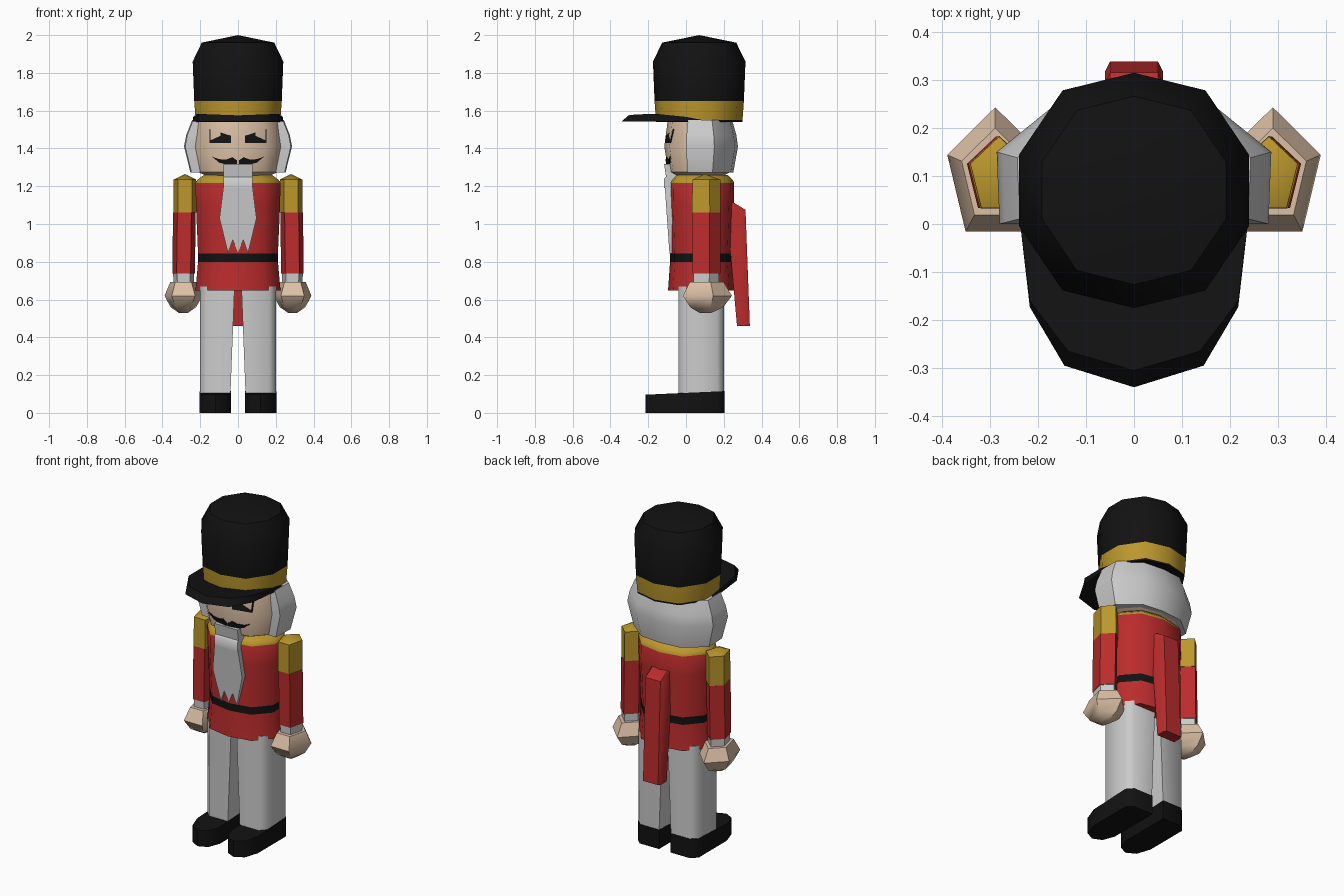
import bpy
import bmesh
import math
from mathutils import Vector
from mathutils.bvhtree import BVHTree

cube = bpy.data.objects.get("Cube")
if cube:
    bpy.data.objects.remove(cube, do_unlink=True)


def material(name, r, g, b):
    mat = bpy.data.materials.new(name)
    mat.use_nodes = True
    mat.diffuse_color = (r, g, b, 1)
    bsdf = mat.node_tree.nodes["Principled BSDF"]
    bsdf.inputs["Base Color"].default_value = (r, g, b, 1)
    bsdf.inputs["Roughness"].default_value = 0.8
    return mat


BLACK = material("black", 0.006, 0.006, 0.006)
GOLD = material("gold", 0.50, 0.31, 0.025)
RED = material("red", 0.50, 0.025, 0.025)
WHITE = material("white", 0.60, 0.60, 0.60)
SKIN = material("skin", 0.72, 0.53, 0.38)


def skin_rings(name, rings, mats):
    """Bridge equal rings of points; one material for each band, caps take the end bands."""
    bm = bmesh.new()
    used = list(dict.fromkeys(mats))
    bands = [used.index(m) for m in mats]
    if len(bands) == 1:
        bands *= len(rings) - 1
    loops = [[bm.verts.new(p) for p in ring] for ring in rings]
    n = len(loops[0])
    for low, high, slot in zip(loops, loops[1:], bands):
        for i in range(n):
            j = (i + 1) % n
            bm.faces.new((low[i], low[j], high[j], high[i])).material_index = slot
    for loop, slot in ((loops[0], bands[0]), (loops[-1], bands[-1])):
        if (loop[0].co - loop[1].co).length > 0.0001:
            bm.faces.new(loop).material_index = slot
    bmesh.ops.remove_doubles(bm, verts=bm.verts, dist=0.0001)
    bmesh.ops.recalc_face_normals(bm, faces=bm.faces)
    mesh = bpy.data.meshes.new(name)
    bm.to_mesh(mesh)
    bm.free()
    for mat in used:
        mesh.materials.append(mat)
    obj = bpy.data.objects.new(name, mesh)
    bpy.context.collection.objects.link(obj)
    return obj


def ring(plan, cx, cy, rx, ry, z):
    return [(cx + x * rx, cy + y * ry, z) for x, y in plan]


def lathe(name, plan, cy, rx, ry, levels, mats):
    return skin_rings(name, [ring(plan, 0, cy, rx * s, ry * s, z) for z, s in levels], mats)


def mirrored(half):
    """Complete an outline whose first and last points may lie on the centre line."""
    return half + [(-p[0], *p[1:]) for p in reversed(half) if abs(p[0]) > 0.0001]


TEN = mirrored([(0, 1), (0.62, 0.85), (1, 0.3), (1, -0.3), (0.62, -0.85), (0, -1)])
FIVE = [(math.cos(math.radians(90 + 72 * i)), math.sin(math.radians(90 + 72 * i))) for i in range(5)]

# Hat with gold band
lathe("hat", TEN, 0.07, 0.24, 0.245,
      [(1.54, 0.93), (1.55, 0.935), (1.65, 0.965), (1.86, 1), (1.96, 0.8), (2.0, 0)],
      [BLACK, GOLD, BLACK, BLACK, BLACK])

# Visor
brim = [(0.236, 0.1, 1.548), (0.237, 0, 1.567), (0.217, -0.16, 1.583),
        (0.137, -0.265, 1.58), (0, -0.305, 1.575)]
edge = [(0.236, 0.11), (0.237, 0), (0.217, -0.173), (0.145, -0.295), (0, -0.34)]
skin_rings("visor", [[(x, y, 1.543) for x, y in mirrored(edge)], mirrored(brim)], [BLACK])

# Head and hair
head = lathe("head", TEN, 0.07, 0.24, 0.185,
             [(1.25, 0.65), (1.275, 0.88), (1.41, 1), (1.55, 0.9)], [SKIN])
hair_plan = mirrored([(0.28, -0.07), (0.286, 0.08), (0.15, 0.19), (0, 0.205)])
lathe("hair", hair_plan, 0.07, 1, 1, [(1.272, 0.88), (1.41, 1), (1.47, 0.96), (1.55, 0.85)], [WHITE])

# Painted face plates, laid on the head surface
head_tree = BVHTree.FromPolygons([v.co for v in head.data.vertices],
                                 [p.vertices[:] for p in head.data.polygons])


def face_plate(name, outline, side):
    hits = [head_tree.ray_cast(Vector((x * side, -1, z)), Vector((0, 1, 0)))[0] for x, z in outline]
    rings = [[p + Vector((0, dy, 0)) for p in hits] for dy in (-0.006, 0.003)]
    skin_rings(name, rings, [BLACK])


EYE = [(0.037, 1.43), (0.152, 1.43), (0.152, 1.503), (0.037, 1.467)]
MOUSTACHE = [(0.004, 1.318), (0.05, 1.312), (0.1, 1.325), (0.138, 1.357), (0.1, 1.343),
             (0.06, 1.342), (0.03, 1.354), (0.004, 1.336)]

# Jaw and beard
jaw = [(-0.116, 1.318), (-0.106, 1.25), (-0.116, 1.24), (-0.116, 1.19), (-0.06, 1.19), (-0.04, 1.318)]
skin_rings("jaw", [[(x, y, z) for y, z in jaw] for x in (-0.077, 0.077)], [WHITE])
beard = mirrored([(0.078, 1.19), (0.098, 1.03), (0.053, 0.845), (0.028, 0.915), (0, 0.85)])
skin_rings("beard", [[(x, -0.088 - 0.07 * (z - 0.85), z) for x, z in beard],
                     [(x, -0.045, z) for x, z in beard]], [WHITE])

# Coat with belt and collar
lathe("coat", TEN, 0.08, 0.225, 0.175,
      [(0.648, 1), (0.8, 0.94), (0.845, 0.94), (1.1, 0.99), (1.217, 1), (1.235, 0.95), (1.26, 0.8)],
      [RED, BLACK, RED, RED, GOLD, GOLD])

# Coat tail
tail = []
for z, inner, outer in ((0.46, 0.27, 0.338), (1.075, 0.215, 0.315), (1.115, 0.2, 0.25)):
    half = [(0.06, inner, z), (0.06, outer - 0.02, z), (0.05, outer, z)]
    tail.append(mirrored(half))
skin_rings("coat_tail", tail, [RED])

# Paired parts
for label, side in (("left", 1), ("right", -1)):
    face_plate(label + "_eye", EYE, side)
    face_plate(label + "_moustache", MOUSTACHE, side)

    # Arm: cuff, sleeve and epaulette
    arm = [(0.68, 0.288, 0.9), (0.737, 0.288, 0.92), (0.737, 0.288, 1), (1.06, 0.284, 1),
           (1.06, 0.281, 1.02), (1.235, 0.281, 1), (1.265, 0.281, 0)]
    skin_rings(label + "_arm", [ring(FIVE, side * x, 0.1, 0.063 * s, 0.082 * s, z) for z, x, s in arm],
               [WHITE, WHITE, RED, GOLD, GOLD, GOLD])

    # Hand
    hand = [(0.53, 0.25), (0.56, 0.68), (0.62, 1), (0.692, 0.7)]
    skin_rings(label + "_hand", [ring(FIVE, side * 0.289, 0.1, 0.105 * s, 0.143 * s, z) for z, s in hand],
               [SKIN])

    # Leg
    leg = []
    for z, inner in ((0.1, 0.04), (0.67, 0.018)):
        plan = [(inner, -0.04), (0.165, -0.04), (0.2, -0.005), (0.2, 0.165), (0.165, 0.2), (inner, 0.2)]
        leg.append([(side * x, y, z) for x, y in plan])
    skin_rings(label + "_leg", leg, [WHITE])

    # Shoe
    sole = [(0.038, 0.203), (0.168, 0.203), (0.203, 0.168), (0.203, -0.1), (0.175, -0.185),
            (0.12, -0.215), (0.065, -0.19), (0.038, -0.12)]
    skin_rings(label + "_shoe", [[(side * x, y, 0) for x, y in sole],
                                 [(side * x, y, 0.106 + 0.045 * y) for x, y in sole]], [BLACK])

# Soft shading with crisp edges
bpy.ops.object.select_all(action="DESELECT")
for obj in bpy.context.collection.objects:
    if obj.type == "MESH":
        obj.select_set(True)
        bpy.context.view_layer.objects.active = obj
bpy.ops.object.shade_smooth_by_angle(angle=math.radians(46))
